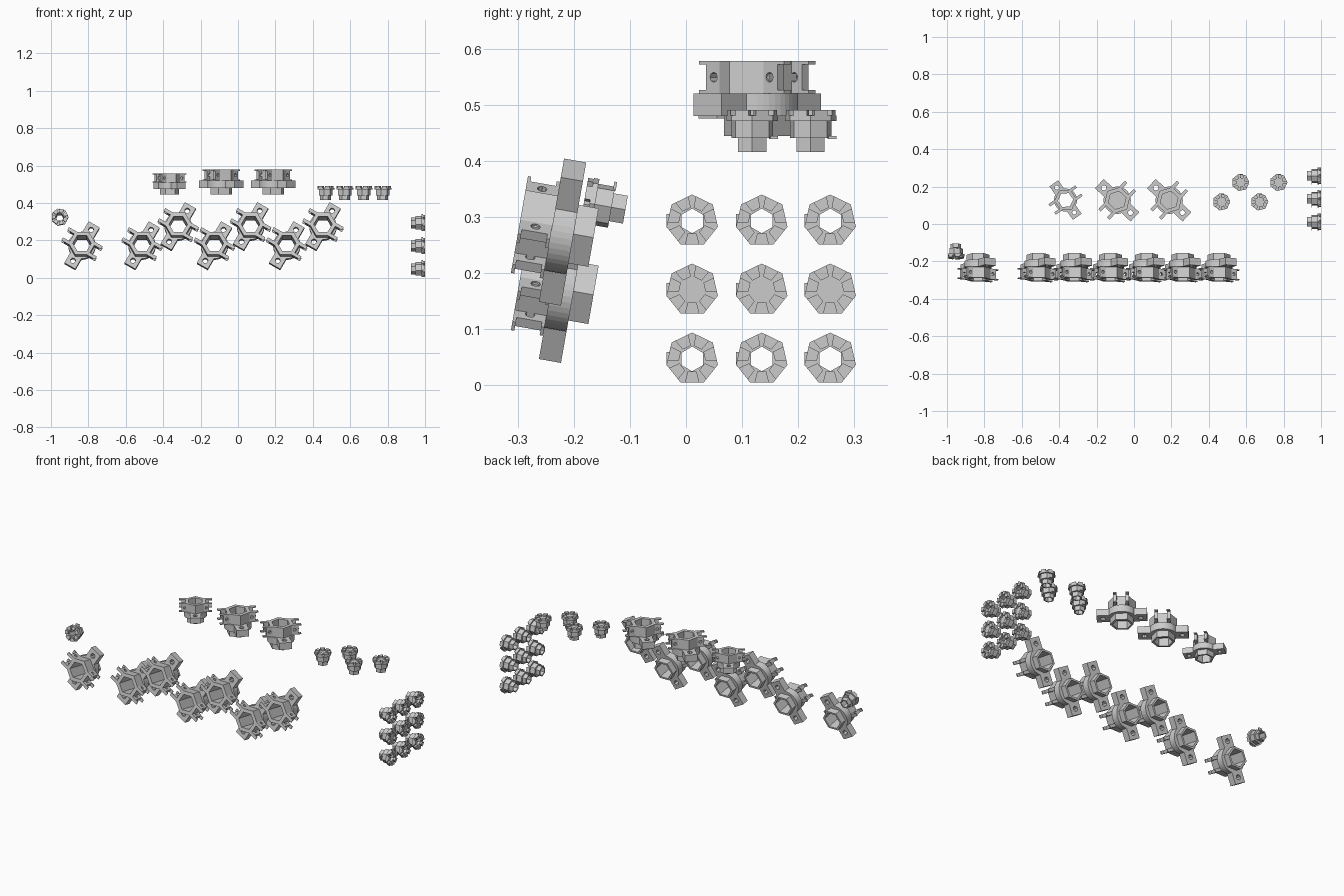
import bpy, bmesh
from math import sin, cos, pi, radians
from mathutils import Matrix, Vector

if "Cube" in bpy.data.objects:
    bpy.data.objects.remove(bpy.data.objects["Cube"])

T = Matrix.Translation
def R(deg, axis): return Matrix.Rotation(radians(deg), 4, axis)

def ngon(n, r, rot=0.0, k=42):
    """Regular n-gon sampled at k angles, so loops with different n can be bridged."""
    pts, step = [], 2 * pi / n
    for i in range(k):
        a = 2 * pi * i / k
        d = r * cos(pi / n) / cos(((a - rot) % step) - pi / n)
        pts.append((d * cos(a), d * sin(a)))
    return pts

def rect8(w, h):
    return [(w, 0), (w, h), (0, h), (-w, h), (-w, 0), (-w, -h), (0, -h), (w, -h)]

def prism(bm, outer, inner, z0, z1, M=Matrix()):
    """Extruded outline, optionally with a through hole."""
    def loop(p, z): return [bm.verts.new(M @ Vector((x, y, z))) for x, y in p]
    a, b = loop(outer, z0), loop(outer, z1)
    n = len(outer)
    def band(p, q):
        for i in range(n):
            j = (i + 1) % n
            bm.faces.new((p[i], p[j], q[j], q[i]))
    band(a, b)
    if inner:
        c, d = loop(inner, z0), loop(inner, z1)
        band(b, d); band(d, c); band(c, a)
    else:
        bm.faces.new(a[::-1]); bm.faces.new(b)

def finish(bm, name):
    bmesh.ops.recalc_face_normals(bm, faces=bm.faces)
    me = bpy.data.meshes.new(name)
    bm.to_mesh(me)
    bm.free()
    return me

def bracket_mesh(name, closed=False):
    bm = bmesh.new()
    hole = ngon(6, 0.049)
    # rear hexagonal sleeve, round drum, front hexagonal collar
    prism(bm, ngon(6, 0.061), hole, -0.056, -0.02)
    prism(bm, ngon(42, 0.073), hole, -0.02, 0.02)
    prism(bm, ngon(6, 0.072), hole, 0.02, 0.078)
    if closed:
        prism(bm, ngon(6, 0.05), None, -0.01, 0.01)
    # drilled ears on both sides
    for s in (-1, 1):
        prism(bm, rect8(0.033, 0.034), ngon(8, 0.014, k=8), -0.02, 0.02,
              T((s * 0.097, 0, 0)))
        # paired drilled lugs with forked tips
        for t in (-1, 1):
            M = T((t * 0.032, s * 0.068, 0.049)) @ R(90, 'Y')
            prism(bm, rect8(0.029, 0.019), ngon(8, 0.009, k=8), -0.009, 0.009, M)
            for e in (-1, 1):
                prism(bm, rect8(0.003, 0.009), None, -0.009, 0.009,
                      M @ T((e * 0.026, s * 0.027, 0)))
    return finish(bm, name)

def bushing_mesh(name, closed=False):
    bm = bmesh.new()
    hole = ngon(6, 0.022)
    # stepped barrel and seven-sided flange
    for n, r, z0, z1 in ((6, 0.029, 0, 0.025), (7, 0.038, 0.025, 0.055), (7, 0.047, 0.055, 0.065)):
        prism(bm, ngon(n, r), hole, z0, z1)
    # crown teeth
    for i in range(7):
        w = 2 * pi * i / 7
        f = cos(pi / 7)
        tooth = [(0.047 * f, -0.013), (0.047 * f, 0.013), (0.0225, 0.008), (0.0225, -0.008)]
        prism(bm, tooth, None, 0.065, 0.075, Matrix.Rotation(w + pi / 7, 4, 'Z'))
    # thin locating tab
    prism(bm, rect8(0.008, 0.012), None, 0.023, 0.028, R(90, 'Z') @ T((0.038, 0, 0)))
    if closed:
        prism(bm, ngon(6, 0.023), None, 0.05, 0.066)
    return finish(bm, name)

def place(name, mesh, M):
    ob = bpy.data.objects.new(name, mesh)
    bpy.context.collection.objects.link(ob)
    ob.matrix_world = M

br_open, br_shut = bracket_mesh("bracket_open"), bracket_mesh("bracket_closed", True)
bu_open, bu_shut = bushing_mesh("bushing_open"), bushing_mesh("bushing_closed", True)

# row of tilted brackets along the front, zigzagging in height
spots = [(-0.834, 0.171)] + [(-0.513 + 0.1935 * i, 0.273 if i % 2 else 0.171) for i in range(6)]
for x, z in spots:
    place("front_bracket", br_open, T((x, -0.22, z)) @ R(80, 'X') @ R(60, 'Z'))

# upright brackets behind
place("small_upright_bracket", br_open,
      T((-0.366, 0.128, 0.492)) @ R(125, 'Z') @ Matrix.Scale(0.84, 4))
for x in (-0.09, 0.188):
    place("upright_bracket", br_shut, T((x, 0.127, 0.5)) @ R(137, 'Z'))

# upright bushings
for i in range(4):
    place("upright_bushing", bu_shut, T((0.468 + 0.1017 * i, 0.222 if i % 2 else 0.118, 0.416)))

# grid of bushings facing right, middle row plugged
for y in (0.011, 0.135, 0.257):
    for row, z in enumerate((0.047, 0.17, 0.293)):
        place("side_bushing", bu_shut if row == 1 else bu_open,
              T((0.925, y, z)) @ R(90, 'Y') @ R(180, 'Z'))

# single bushing at the left end
place("left_bushing", bu_open, T((-0.953, -0.108, 0.313)) @ R(80, 'X'))
